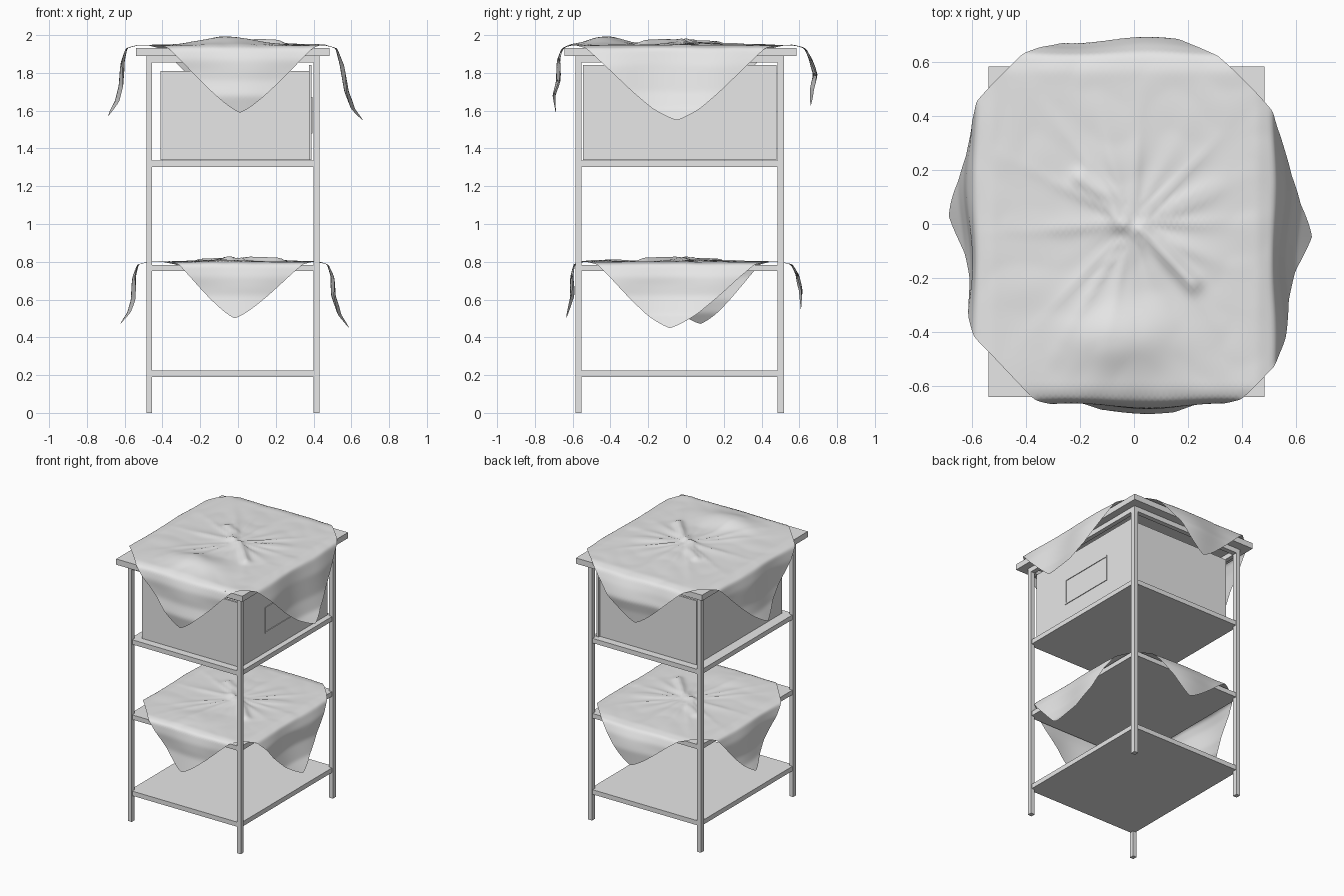
import bpy, bmesh, math
from mathutils import Vector, noise, geometry

cube = bpy.data.objects.get("Cube")
if cube:
    bpy.data.objects.remove(cube)

grey = bpy.data.materials.new("plain grey")
grey.use_nodes = True
grey.diffuse_color = (0.8, 0.8, 0.8, 1)
grey.node_tree.nodes["Principled BSDF"].inputs["Base Color"].default_value = (0.8, 0.8, 0.8, 1)


def finish(name, bm):
    mesh = bpy.data.meshes.new(name)
    bm.normal_update()
    bm.to_mesh(mesh)
    bm.free()
    mesh.materials.append(grey)
    obj = bpy.data.objects.new(name, mesh)
    bpy.context.collection.objects.link(obj)
    return obj


def box(name, x, y, z):
    """Box from (min, max) pairs."""
    bm = bmesh.new()
    bmesh.ops.create_cube(bm, size=1)
    for v in bm.verts:
        v.co = [r[0] if c < 0 else r[1] for c, r in zip(v.co, (x, y, z))]
    return finish(name, bm)


# Frame: four legs, top rails, table top and three shelves
LEG_X = [(-0.485, -0.455), (0.4, 0.432)]
LEG_Y = [(-0.585, -0.552), (0.485, 0.52)]
for nx, x in zip(("right", "left"), LEG_X):
    for ny, y in zip(("front", "back"), LEG_Y):
        box(f"{ny}_{nx}_leg", x, y, (0, 1.89))
    box(f"{nx}_top_rail", x, (-0.552, 0.485), (1.855, 1.89))
for ny, y in zip(("front", "back"), LEG_Y):
    box(f"{ny}_top_rail", (-0.455, 0.4), y, (1.855, 1.89))
box("table_top", (-0.54, 0.485), (-0.643, 0.585), (1.89, 1.932))
for name, z in (("bottom_shelf", 0.19), ("middle_shelf", 0.75), ("drawer_shelf", 1.302)):
    box(name, (-0.478, 0.425), (-0.578, 0.513), (z, z + 0.034))

# Drawer: open tray with a taller face and a framed pull
box("drawer_base", (-0.41, 0.375), (-0.53, 0.465), (1.34, 1.355))
box("drawer_rear_wall", (-0.41, -0.395), (-0.53, 0.465), (1.355, 1.81))
for name, y in (("front", (-0.53, -0.515)), ("back", (0.45, 0.465))):
    box(f"drawer_{name}_wall", (-0.395, 0.375), y, (1.355, 1.81))
box("drawer_face", (0.375, 0.39), (-0.545, 0.48), (1.34, 1.842))
FRAME_X = (0.39, 0.395)
for name, z in (("lower", 1.48), ("upper", 1.66)):
    box(f"pull_frame_{name}", FRAME_X, (-0.245, 0.185), (z, z + 0.012))
for name, y in (("front", -0.245), ("back", 0.173)):
    box(f"pull_frame_{name}", FRAME_X, (y, y + 0.012), (1.492, 1.66))


def hang(profile, s):
    """Point at distance s along a hanging profile of (outward, height) points."""
    for a, b in zip(profile, profile[1:]):
        step = math.dist(a, b)
        if s <= step or b == profile[-1]:
            t = s / step
            return a[0] + (b[0] - a[0]) * t, a[1] + (b[1] - a[1]) * t
        s -= step


CREASE = [Vector(p) for p in ((-0.2, 0.17), (-0.1, 0.1), (-0.04, -0.01), (0.02, -0.02), (0.22, -0.22))]


def wrinkle(p, amount, bump):
    """Height of the folds lying on the flat part of a cloth."""
    near = 9
    for a, b in zip(CREASE, CREASE[1:]):
        q, t = geometry.intersect_point_line(p, a, b)
        q = a.lerp(b, min(1, max(0, t)))
        near = min(near, (p - q.xy).length)
    centre = math.exp(-(p.length / 0.35) ** 2)
    angle = math.atan2(p.y, p.x)
    ray = 1 - abs(noise.noise(Vector((math.cos(angle) * 3, math.sin(angle) * 3, p.length))))
    h = 0.022 * math.exp(-(near / 0.03) ** 2)
    h += 0.02 * centre * ray ** 4
    h += 0.006 * abs(noise.noise(Vector((p.x * 6, p.y * 6, 2))))
    swell = math.exp(-((p.x + 0.05) / 0.2) ** 2 - ((p.y + 0.43) / 0.12) ** 2)
    return h * amount + bump * swell


def cloth(name, corners, sides, amount, bump):
    """Diagonal square cloth; corners and sides go front, left, back, right."""
    n = 90
    f, l, b, r = [Vector(c) for c in corners]
    bm = bmesh.new()
    bmesh.ops.create_grid(bm, x_segments=n, y_segments=n, size=1)
    for v in bm.verts:
        s, t = v.co.xy
        p = f.lerp(l, (s + 1) / 2).lerp(r.lerp(b, (s + 1) / 2), (t + 1) / 2)
        p *= 1 - 0.05 * abs(s * t) ** 6
        top = sides[0][0][1]
        v.co = (p.x, p.y, top + wrinkle(p, amount, bump))
        for axis, sign, profile in ((1, -1, sides[0]), (0, 1, sides[1]),
                                    (1, 1, sides[2]), (0, -1, sides[3])):
            over = p[axis] * sign - profile[0][0]
            if over > 0:
                out, z = hang(profile, over)
                ripple = 0.012 * math.sin(p[1 - axis] * 11 + axis) * min(1, over * 6)
                v.co[axis] = sign * (out + ripple)
                v.co.z = z + (v.co.z - top) * max(0, 1 - over * 5)
    obj = finish(name, bm)
    mod = obj.modifiers.new("soften", 'SMOOTH')
    mod.factor = 0.5
    mod.iterations = 2
    for poly in obj.data.polygons:
        poly.use_smooth = True
    return obj


# Upper cloth over the table top
cloth("upper_cloth",
      [(0.01, -1.06), (0.99, -0.05), (-0.05, 1.0), (-1.02, 0.03)],
      [[(0.61, 1.945), (0.655, 1.93), (0.675, 1.87), (0.675, 1.76), (0.695, 1.68), (0.68, 1.6)],
       [(0.46, 1.945), (0.52, 1.93), (0.55, 1.84), (0.575, 1.7), (0.61, 1.61), (0.685, 1.53)],
       [(0.57, 1.945), (0.63, 1.93), (0.66, 1.87), (0.685, 1.79), (0.665, 1.71), (0.655, 1.63)],
       [(0.53, 1.945), (0.59, 1.93), (0.61, 1.86), (0.62, 1.73), (0.64, 1.65), (0.69, 1.56)]],
      1.0, 0.045)

# Lower cloth over the middle shelf
cloth("lower_cloth",
      [(-0.02, -0.93), (0.89, -0.09), (0.03, 0.86), (-0.91, 0.08)],
      [[(0.55, 0.798), (0.592, 0.785), (0.605, 0.72), (0.6, 0.62), (0.625, 0.5)],
       [(0.42, 0.798), (0.475, 0.785), (0.5, 0.72), (0.505, 0.62), (0.54, 0.52), (0.615, 0.43)],
       [(0.5, 0.798), (0.56, 0.785), (0.59, 0.73), (0.605, 0.65), (0.595, 0.52)],
       [(0.475, 0.798), (0.53, 0.785), (0.55, 0.72), (0.555, 0.6), (0.575, 0.53), (0.625, 0.455)]],
      0.8, 0.01)
